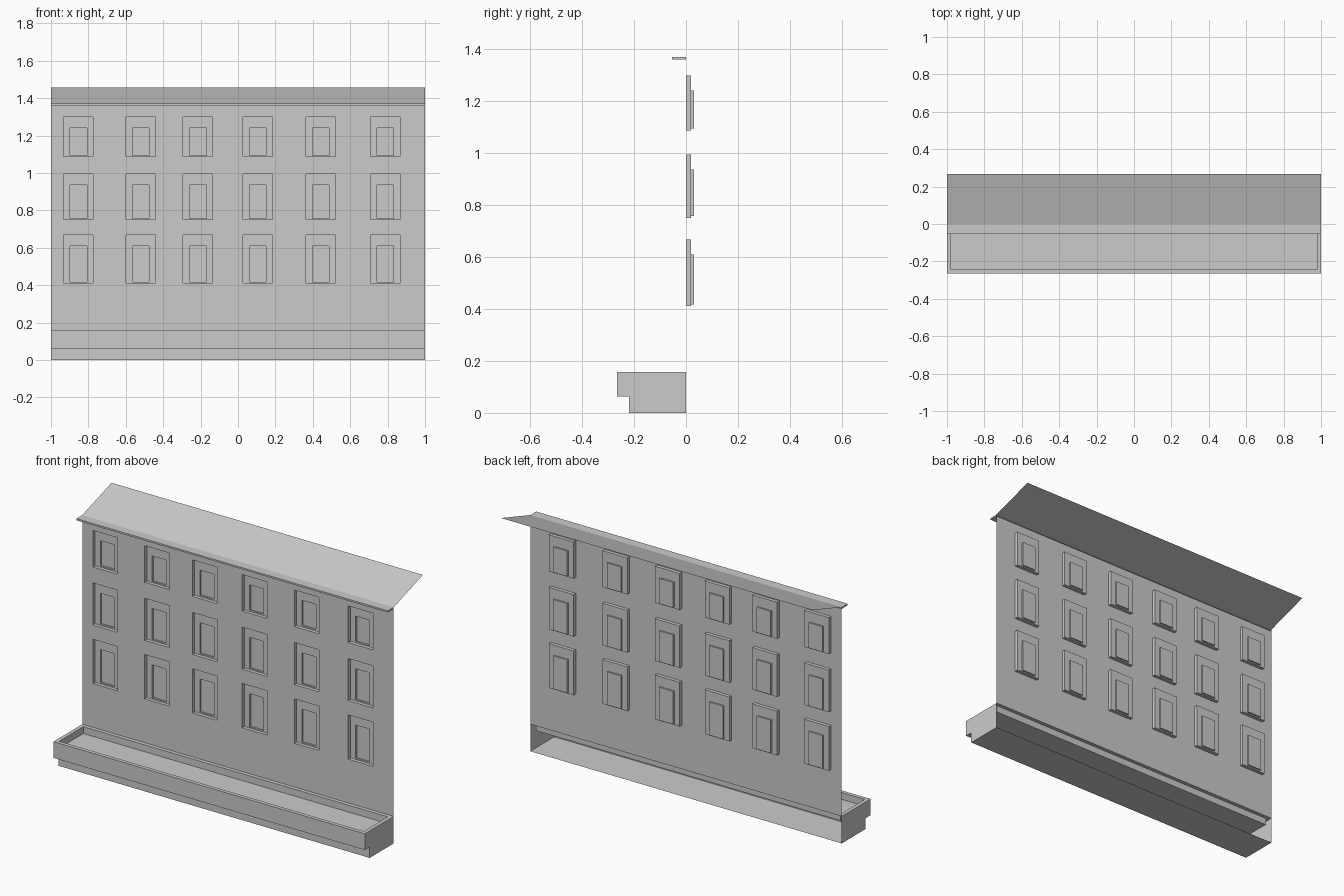
import bpy, bmesh

cube = bpy.data.objects.get("Cube")
if cube:
    bpy.data.objects.remove(cube, do_unlink=True)

plaster = bpy.data.materials.new("light_grey_plaster")
plaster.use_nodes = True
GREY = (0.6, 0.6, 0.6, 1)
plaster.diffuse_color = GREY
plaster.node_tree.nodes["Principled BSDF"].inputs["Base Color"].default_value = GREY


def finish(name, bm):
    bmesh.ops.remove_doubles(bm, verts=bm.verts, dist=0.0005)
    mesh = bpy.data.meshes.new(name)
    bm.to_mesh(mesh)
    bm.free()
    mesh.materials.append(plaster)
    obj = bpy.data.objects.new(name, mesh)
    bpy.context.collection.objects.link(obj)
    return obj


def face(bm, points):
    bm.faces.new([bm.verts.new(p) for p in points])


def rect(x0, x1, b0, b1, place):
    """Four corners, counterclockwise as seen from outside."""
    return [place(*c) for c in ((x0, b0), (x1, b0), (x1, b1), (x0, b1))]


def nested(bm, rings):
    """Bridge successive rectangles and close the last one."""
    for a, b in zip(rings, rings[1:]):
        for i in range(4):
            j = (i + 1) % 4
            face(bm, [a[i], a[j], b[j], b[i]])
    face(bm, rings[-1])


def sweep(bm, profile, ends=True):
    """Sweep a (y, z) profile along the full width, top to bottom."""
    for a, b in zip(profile, profile[1:]):
        face(bm, [(-1, *a), (-1, *b), (1, *b), (1, *a)])
    if ends:
        face(bm, [(1, *p) for p in profile])
        face(bm, [(-1, *p) for p in reversed(profile)])


BASE_TOP, WALL_TOP, EAVE = 0.157, 1.361, 1.371

# Wall sheet with stepped window recesses
columns = [(c - 0.079, c + 0.079) for c in (-0.853, -0.52, -0.214, 0.106, 0.442, 0.787)]
rows = [(0.411, 0.668), (0.751, 0.995), (1.088, 1.3)]
xs = [-1] + [v for c in columns for v in c] + [1]
zs = [BASE_TOP] + [v for r in rows for v in r] + [WALL_TOP]


def at_depth(y):
    return lambda x, z: (x, y, z)


bm = bmesh.new()
for i, (x0, x1) in enumerate(zip(xs, xs[1:])):
    for j, (z0, z1) in enumerate(zip(zs, zs[1:])):
        outer = (x0, x1, z0, z1)
        if i % 2 and j % 2:
            inner = (x0 + 0.034, x1 - 0.034, z0 + 0.007, z1 - 0.058)
            nested(bm, [rect(*outer, at_depth(0)), rect(*outer, at_depth(0.02)),
                        rect(*inner, at_depth(0.02)), rect(*inner, at_depth(0.03))])
        else:
            face(bm, rect(*outer, at_depth(0)))
finish("wall_with_windows", bm)

# Base planter: stepped front, open back, shallow tray on top
bm = bmesh.new()
sweep(bm, [(0, BASE_TOP), (-0.265, BASE_TOP), (-0.265, 0.063),
           (-0.22, 0.063), (-0.22, 0), (0, 0)])
bm.faces.ensure_lookup_table()
bmesh.ops.delete(bm, geom=[bm.faces[0]], context='FACES')


def at_height(z):
    return lambda x, y: (x, y, z)


rim = 0.022
tray = (-1 + rim, 1 - rim, -0.265 + rim, -rim)
nested(bm, [rect(-1, 1, -0.265, 0, at_height(BASE_TOP)),
            rect(*tray, at_height(BASE_TOP)), rect(*tray, at_height(BASE_TOP - 0.04))])
finish("base_planter", bm)

# Thin cornice under the eave
bm = bmesh.new()
sweep(bm, [(0, EAVE), (-0.054, EAVE), (-0.054, WALL_TOP), (0, WALL_TOP)])
finish("cornice", bm)

# Single sloping roof sheet
bm = bmesh.new()
sweep(bm, [(0.268, 1.456), (0, EAVE)], ends=False)
finish("roof", bm)
